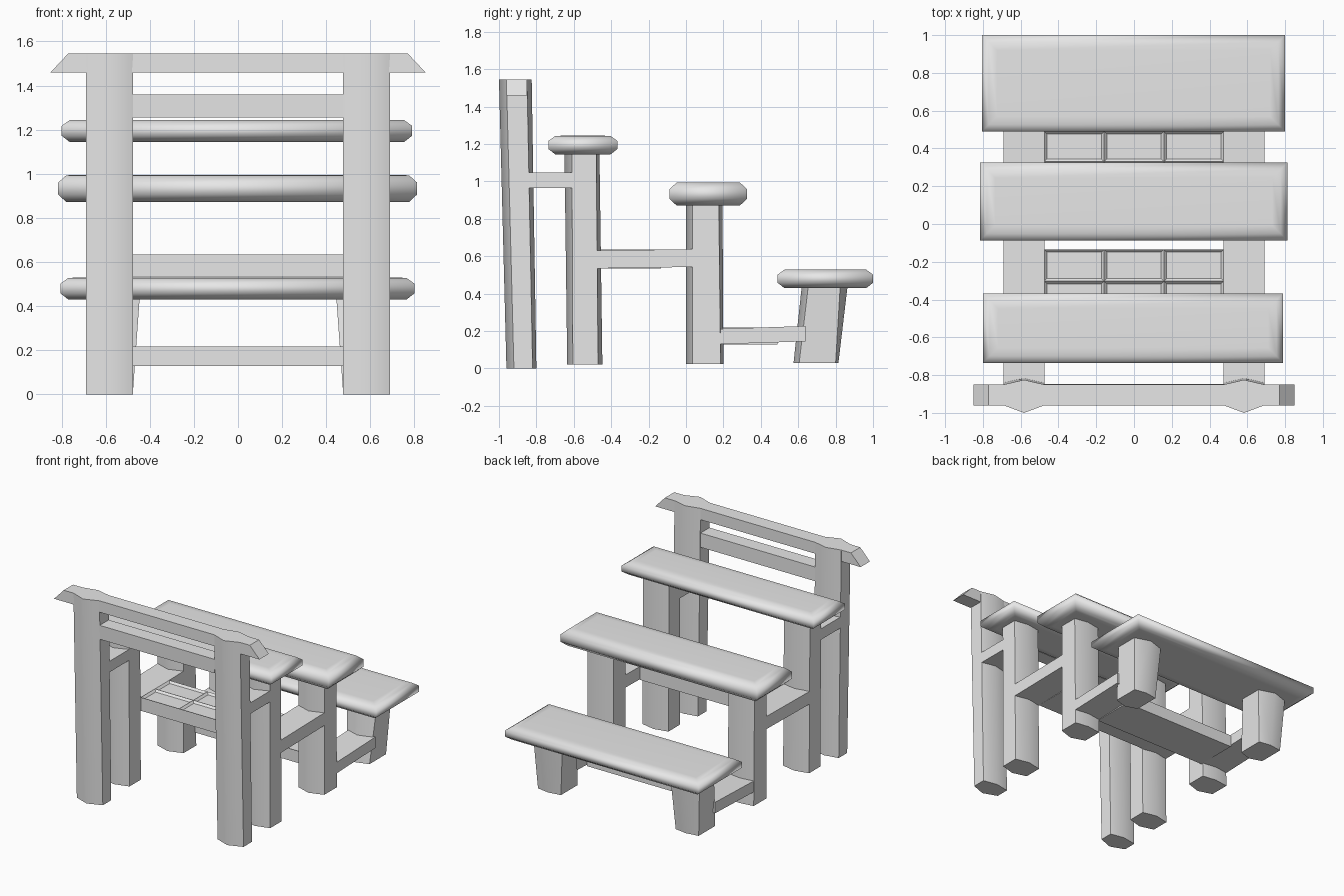
import bpy, bmesh, math

cube = bpy.data.objects.get("Cube")
if cube:
    bpy.data.objects.remove(cube, do_unlink=True)

GREY = (0.8, 0.8, 0.8, 1)
mat = bpy.data.materials.new("pale_grey")
mat.use_nodes = True
mat.diffuse_color = GREY
mat.node_tree.nodes["Principled BSDF"].inputs["Base Color"].default_value = GREY

INNER, OUTER = 0.475, 0.69


def finish(name, bm, mirror=False, angle=48):
    """Turn a bmesh into an object, smooth below the given edge angle."""
    bmesh.ops.recalc_face_normals(bm, faces=bm.faces)
    for f in bm.faces:
        f.smooth = True
    for e in bm.edges:
        e.smooth = e.calc_face_angle(0) < math.radians(angle)
    mesh = bpy.data.meshes.new(name)
    bm.to_mesh(mesh)
    bm.free()
    mesh.materials.append(mat)
    ob = bpy.data.objects.new(name, mesh)
    bpy.context.scene.collection.objects.link(ob)
    if mirror:
        mod = ob.modifiers.new("Mirror", 'MIRROR')
        mod.use_mirror_merge = False
    return ob


def loft(rings):
    """Closed solid through a list of equal-length point rings."""
    bm = bmesh.new()
    loops = [[bm.verts.new(p) for p in ring] for ring in rings]
    n = len(loops[0])
    for a, b in zip(loops, loops[1:]):
        for i in range(n):
            j = (i + 1) % n
            bm.faces.new((a[i], a[j], b[j], b[i]))
    bm.faces.new(loops[0][::-1])
    bm.faces.new(loops[-1])
    return bm


def rect(x0, x1, y0, y1, z):
    return [(x0, y0, z), (x1, y0, z), (x1, y1, z), (x0, y1, z)]


def hexagon(x0, x1, ys, z):
    """Six-sided section: front point, front corners, back corners, back point."""
    xm = (x0 + x1) / 2
    tip, front, back, tail = ys
    return [(xm, tip, z), (x1, front, z), (x1, back, z),
            (xm, tail, z), (x0, back, z), (x0, front, z)]


def post(name, z0, z1, low, high, x_low=(INNER, OUTER), x_high=(INNER, OUTER)):
    bm = loft([hexagon(*x_low, low, z0), hexagon(*x_high, high, z1)])
    finish(name, bm, mirror=True)


def side_beam(name, y0, y1, z0, z1, rise=0):
    bm = loft([rect(INNER, OUTER, y0, y1, z0), rect(INNER, OUTER, y0, y1, z1)])
    for v in bm.verts:
        if v.co.y > (y0 + y1) / 2:
            v.co.z += rise
    finish(name, bm, mirror=True)


def plank(name, x0, x1, y0, y1, z0, z1):
    """Board with softened top and bottom rims."""
    rim, drop = 0.036, (z1 - z0) * 0.28
    steps = [(0.08, z0), (rim, z0), (0, z0 + drop),
             (0, z1 - drop), (rim, z1 - 0.002), (0.08, z1)]
    finish(name, loft([rect(x0 + d, x1 - d, y0 + d, y1 - d, z) for d, z in steps]), angle=60)


def panel(name, y0, y1, z0, z1, columns=3, rows=2):
    """Cross board with shallow recesses on its top."""
    bm = loft([rect(-INNER, INNER, y0, y1, z0), rect(-INNER, INNER, y0, y1, z1)])
    cuts = [((-INNER + 2 * INNER * i / columns, 0, 0), (1, 0, 0)) for i in range(1, columns)]
    cuts += [((0, y0 + (y1 - y0) * i / rows, 0), (0, 1, 0)) for i in range(1, rows)]
    for co, no in cuts:
        geom = bm.verts[:] + bm.edges[:] + bm.faces[:]
        bmesh.ops.bisect_plane(bm, geom=geom, plane_co=co, plane_no=no)
    bm.normal_update()
    tops = [f for f in bm.faces if f.calc_center_median().z > z1 - 0.001]
    bmesh.ops.inset_individual(bm, faces=tops, thickness=0.02, depth=0)
    for f in tops:
        for v in f.verts:
            v.co.z -= 0.015
    finish(name, bm, angle=30)


# Posts and splayed low legs
post("tall_front_posts", 0, 1.545, (-0.96, -0.92, -0.82, -0.80), (-1.0, -0.96, -0.85, -0.825))
post("upper_posts", 0.02, 1.17, (-0.635, -0.605, -0.47, -0.447), (-0.65, -0.61, -0.48, -0.463))
post("middle_posts", 0.025, 0.90, (0.0, 0.035, 0.185, 0.20), (0.0, 0.035, 0.175, 0.195))
post("low_legs", 0.03, 0.45, (0.575, 0.605, 0.80, 0.815), (0.62, 0.655, 0.825, 0.865),
     (0.475, 0.665), (0.445, 0.69))

# Beams linking the posts front to back
side_beam("upper_side_beams", -0.84, -0.60, 0.965, 1.047)
side_beam("middle_side_beams", -0.475, 0.035, 0.535, 0.63, 0.008)
side_beam("lower_side_beams", 0.185, 0.64, 0.13, 0.212, 0.015)

# Cross panels between the posts
panel("upper_cross_panel", -0.47, -0.135, 0.535, 0.635)
panel("lower_cross_panel", 0.17, 0.49, 0.128, 0.218)

# Shelf planks
plank("top_plank", -0.80, 0.79, -0.735, -0.367, 1.145, 1.245)
plank("middle_plank", -0.815, 0.812, -0.087, 0.325, 0.872, 0.995)
plank("bottom_plank", -0.805, 0.80, 0.49, 1.0, 0.43, 0.53)

# Rails across the tall posts
finish("top_rail", loft([rect(-0.85, 0.85, -0.96, -0.85, 1.46),
                         rect(-0.77, 0.77, -0.96, -0.85, 1.545)]), angle=30)
finish("lower_rail", loft([rect(-INNER, INNER, -0.955, -0.848, 1.255),
                           rect(-INNER, INNER, -0.957, -0.85, 1.36)]), angle=30)
